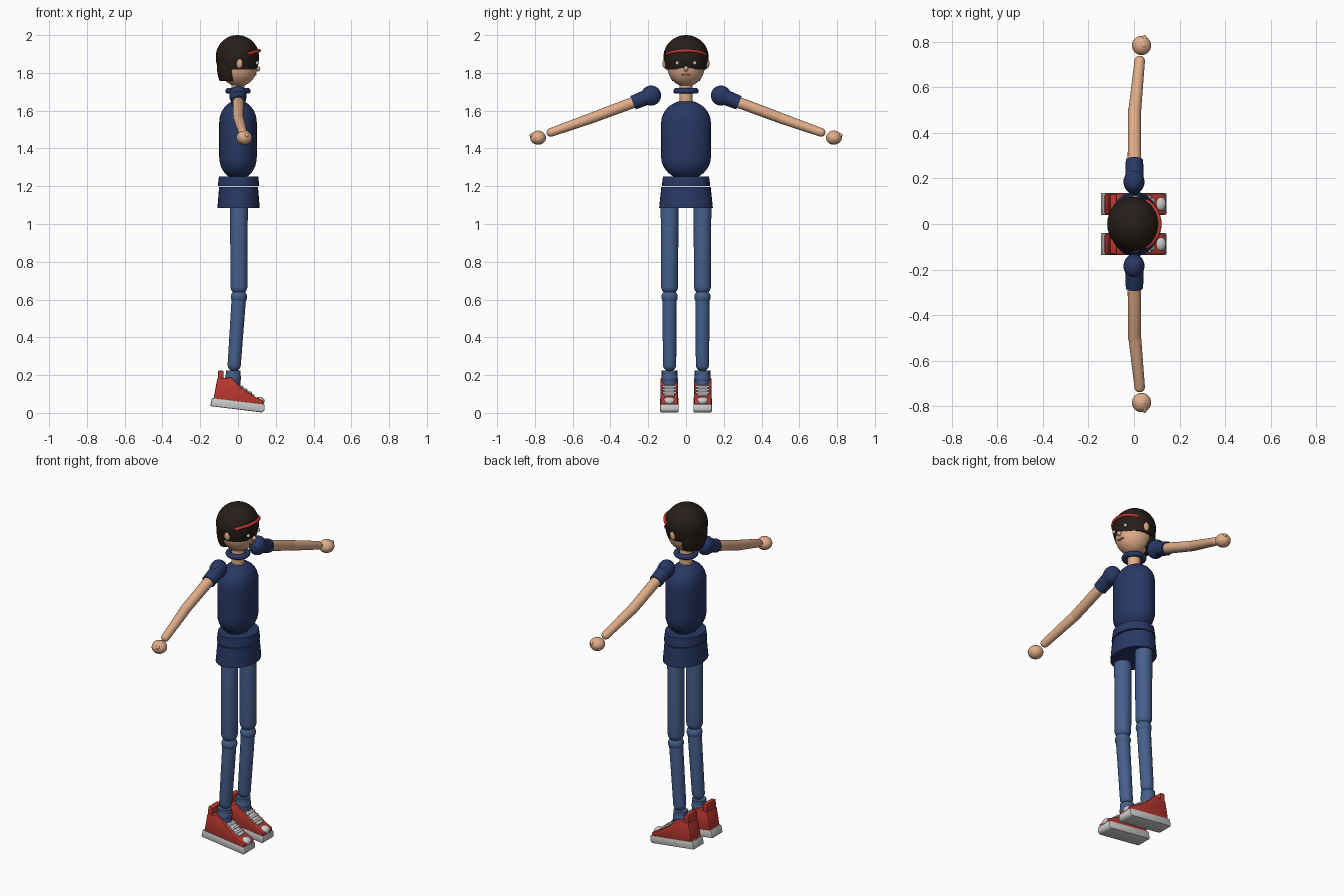
import bpy, bmesh, math
from mathutils import Vector, Matrix

if "Cube" in bpy.data.objects:
    bpy.data.objects.remove(bpy.data.objects["Cube"])


def material(name, rgb):
    m = bpy.data.materials.new(name)
    m.diffuse_color = (*rgb, 1)
    m.use_nodes = True
    m.node_tree.nodes["Principled BSDF"].inputs["Base Color"].default_value = m.diffuse_color
    return m


NAVY = material("navy", (0.022, 0.04, 0.13))
SKIN = material("skin", (0.75, 0.42, 0.25))
DENIM = material("denim", (0.06, 0.115, 0.26))
RED = material("red", (0.5, 0.04, 0.03))
HAIR = material("hair", (0.02, 0.013, 0.01))
WHITE = material("white", (0.55, 0.55, 0.55))
LIP = material("lip", (0.3, 0.12, 0.08))


def finish(bm, name, mat):
    bmesh.ops.recalc_face_normals(bm, faces=bm.faces)
    me = bpy.data.meshes.new(name)
    bm.to_mesh(me)
    bm.free()
    ob = bpy.data.objects.new(name, me)
    bpy.context.collection.objects.link(ob)
    me.materials.append(mat)
    bpy.ops.object.select_all(action='DESELECT')
    ob.select_set(True)
    bpy.context.view_layer.objects.active = ob
    bpy.ops.object.shade_smooth_by_angle(angle=math.radians(35))
    return ob


def ball(name, c, r, mat, cut=None):
    """Ellipsoid, optionally cut flat below height cut."""
    bm = bmesh.new()
    bmesh.ops.create_uvsphere(bm, u_segments=32, v_segments=20, radius=1,
                              matrix=Matrix.Translation(c) @ Matrix.Diagonal((*r, 1)))
    if cut is not None:
        res = bmesh.ops.bisect_plane(bm, geom=bm.verts[:] + bm.edges[:] + bm.faces[:],
                                     plane_co=(0, 0, cut), plane_no=(0, 0, -1), clear_outer=True)
        edges = [e for e in res['geom_cut'] if isinstance(e, bmesh.types.BMEdge)]
        bmesh.ops.contextual_create(bm, geom=edges)
    return finish(bm, name, mat)


def lathe(name, c, profile, mat, sx=1, sy=1, axis=(0, 0, 1)):
    """Revolve (radius, height) points, then aim the axis and move to c."""
    bm = bmesh.new()
    vs = [bm.verts.new((r, 0, z)) for r, z in profile]
    es = [bm.edges.new(p) for p in zip(vs, vs[1:])]
    bmesh.ops.spin(bm, geom=vs + es, cent=(0, 0, 0), axis=(0, 0, 1), angle=math.tau, steps=32)
    bmesh.ops.remove_doubles(bm, verts=bm.verts, dist=1e-5)
    rot = Vector((0, 0, 1)).rotation_difference(Vector(axis)).to_matrix().to_4x4()
    bm.transform(Matrix.Translation(c) @ rot @ Matrix.Diagonal((sx, sy, 1, 1)))
    return finish(bm, name, mat)


def limb(name, a, b, ra, rb, mat, round_ends=True, sx=1, sy=1):
    """Tapered rod between a and b; round ends add half spheres beyond them."""
    a, b = Vector(a), Vector(b)
    h = (b - a).length
    if round_ends:
        arc = [math.pi / 2 * i / 8 for i in range(9)]
        prof = [(ra * math.sin(t), -ra * math.cos(t)) for t in arc]
        prof += [(rb * math.cos(t), h + rb * math.sin(t)) for t in arc]
    else:
        prof = [(0, 0), (ra, 0), (rb, h), (0, h)]
    return lathe(name, a, prof, mat, sx, sy, b - a)


def side_profile(name, pts, y, half, mat, bevel=0.006):
    """Extrude an x-z outline across y."""
    bm = bmesh.new()
    f = bm.faces.new([bm.verts.new((x, y - half, z)) for x, z in pts])
    ext = bmesh.ops.extrude_face_region(bm, geom=[f])
    bmesh.ops.translate(bm, vec=(0, 2 * half, 0),
                        verts=[v for v in ext['geom'] if isinstance(v, bmesh.types.BMVert)])
    bmesh.ops.bevel(bm, geom=bm.edges[:], offset=bevel, segments=2, affect='EDGES', profile=0.5)
    return finish(bm, name, mat)


def ring(name, c, major, minor, mat, height=1):
    prof = [(major + minor * math.cos(t), height * minor * math.sin(t))
            for t in [math.tau * i / 12 for i in range(13)]]
    return lathe(name, c, prof, mat)


# Torso, waist and hem
limb("torso", (0, 0, 1.355), (0, 0, 1.535), 0.12, 0.12, NAVY, sx=0.83, sy=1.1)
limb("waistband", (0.003, 0, 1.2), (0.003, 0, 1.252), 0.11, 0.104, NAVY, False, 1, 1.17)
limb("shirt_hem", (0.003, 0, 1.085), (0.003, 0, 1.195), 0.112, 0.103, NAVY, False, 1, 1.27)

# Neck, collar and head
limb("neck", (0, 0, 1.64), (0, 0, 1.78), 0.034, 0.034, SKIN, False)
ball("neck_base", (0, 0, 1.675), (0.034, 0.034, 0.03), SKIN)
ring("collar", (0, 0, 1.705), 0.052, 0.015, NAVY)
ball("head", (0.003, 0, 1.838), (0.1, 0.1, 0.11), SKIN)

# Hair cap and the longer hair at the back
arc = [math.pi / 2 * i / 12 for i in range(13)]
cap = [(0.118 * math.sin(t), 0.115 * math.cos(t)) for t in arc]
lathe("hair_cap", (-0.003, 0, 1.885),
      cap + [(0.116, -0.025), (0.111, -0.05), (0.106, -0.066), (0, -0.066)], HAIR, 0.97, 1.01)
ball("back_hair", (-0.05, 0, 1.84), (0.062, 0.095, 0.13), HAIR, cut=1.757)

# Headband across the front of the hair
curve = bpy.data.curves.new("headband", 'CURVE')
curve.dimensions = '3D'
curve.bevel_depth = 0.009
curve.use_fill_caps = True
sp = curve.splines.new('POLY')
sp.points.add(16)
for i, p in enumerate(sp.points):
    t = math.radians(-62 + 124 * i / 16)
    p.co = (0.112 * math.cos(t), 0.116 * math.sin(t), 1.897 + 0.035 * (math.cos(t) - 0.4), 1)
curve.materials.append(RED)
bpy.context.collection.objects.link(bpy.data.objects.new("headband", curve))

# Face
ball("nose", (0.104, 0, 1.822), (0.014, 0.012, 0.014), SKIN)
limb("mouth", (0.094, -0.018, 1.79), (0.094, 0.018, 1.79), 0.005, 0.005, LIP)

for s, side in ((-1, "right"), (1, "left")):
    def nm(part):
        return f"{side}_{part}"

    ball(nm("eye"), (0.1, s * 0.047, 1.852), (0.01, 0.01, 0.01), WHITE)
    ball(nm("ear"), (0.008, s * 0.112, 1.85), (0.017, 0.012, 0.026), SKIN)

    # Arm
    ball(nm("shoulder"), (0, s * 0.185, 1.68), (0.046, 0.053, 0.053), NAVY)
    limb(nm("sleeve"), (0.002, s * 0.19, 1.678), (0.002, s * 0.28, 1.642), 0.041, 0.038, NAVY, False)
    limb(nm("upper_arm"), (0.002, s * 0.24, 1.658), (0.002, s * 0.5, 1.561), 0.03, 0.028, SKIN)
    limb(nm("forearm"), (0.004, s * 0.505, 1.559), (0.025, s * 0.715, 1.485), 0.028, 0.023, SKIN)
    ball(nm("hand"), (0.033, s * 0.783, 1.457), (0.042, 0.042, 0.037), SKIN)
    limb(nm("thumb"), (0.043, s * 0.783, 1.485), (0.046, s * 0.818, 1.469), 0.011, 0.01, SKIN)

    # Leg
    y = s * 0.087
    limb(nm("thigh"), (0.005, y, 0.67), (0.005, y, 1.1), 0.045, 0.047, DENIM)
    ball(nm("knee"), (0.005, y, 0.613), (0.043, 0.043, 0.04), DENIM)
    limb(nm("shin"), (0.004, y, 0.6), (-0.02, y, 0.255), 0.038, 0.035, DENIM)
    limb(nm("trouser_cuff"), (-0.027, y, 0.14), (-0.025, y, 0.224), 0.039, 0.039, DENIM, False)
    ball(nm("ankle"), (-0.026, y, 0.185), (0.042, 0.042, 0.04), DENIM)

    # Shoe
    y = s * 0.088
    side_profile(nm("sole"), [(-0.147, 0.036), (0.128, 0.002), (0.142, 0.014), (0.14, 0.046),
                              (-0.138, 0.08)], y, 0.049, WHITE)
    side_profile(nm("shoe_upper"), [(-0.13, 0.07), (0.135, 0.035), (0.132, 0.065), (0.085, 0.088),
                                    (0.015, 0.135), (-0.035, 0.188), (-0.11, 0.18)], y, 0.046, RED)
    side_profile(nm("heel_tab"), [(-0.108, 0.17), (-0.078, 0.17), (-0.075, 0.222), (-0.105, 0.226)],
                 y, 0.043, RED, 0.005)
    side_profile(nm("tongue"), [(0.0, 0.135), (0.08, 0.08), (0.088, 0.094), (0.008, 0.15)],
                 y, 0.028, WHITE, 0.003)
    for x, z in ((0.022, 0.139), (0.045, 0.123), (0.068, 0.107)):
        limb(nm("lace"), (x, y - 0.032, z), (x, y + 0.032, z), 0.006, 0.006, WHITE)
    ball(nm("toe_cap"), (0.112, y, 0.062), (0.029, 0.033, 0.023), WHITE)
